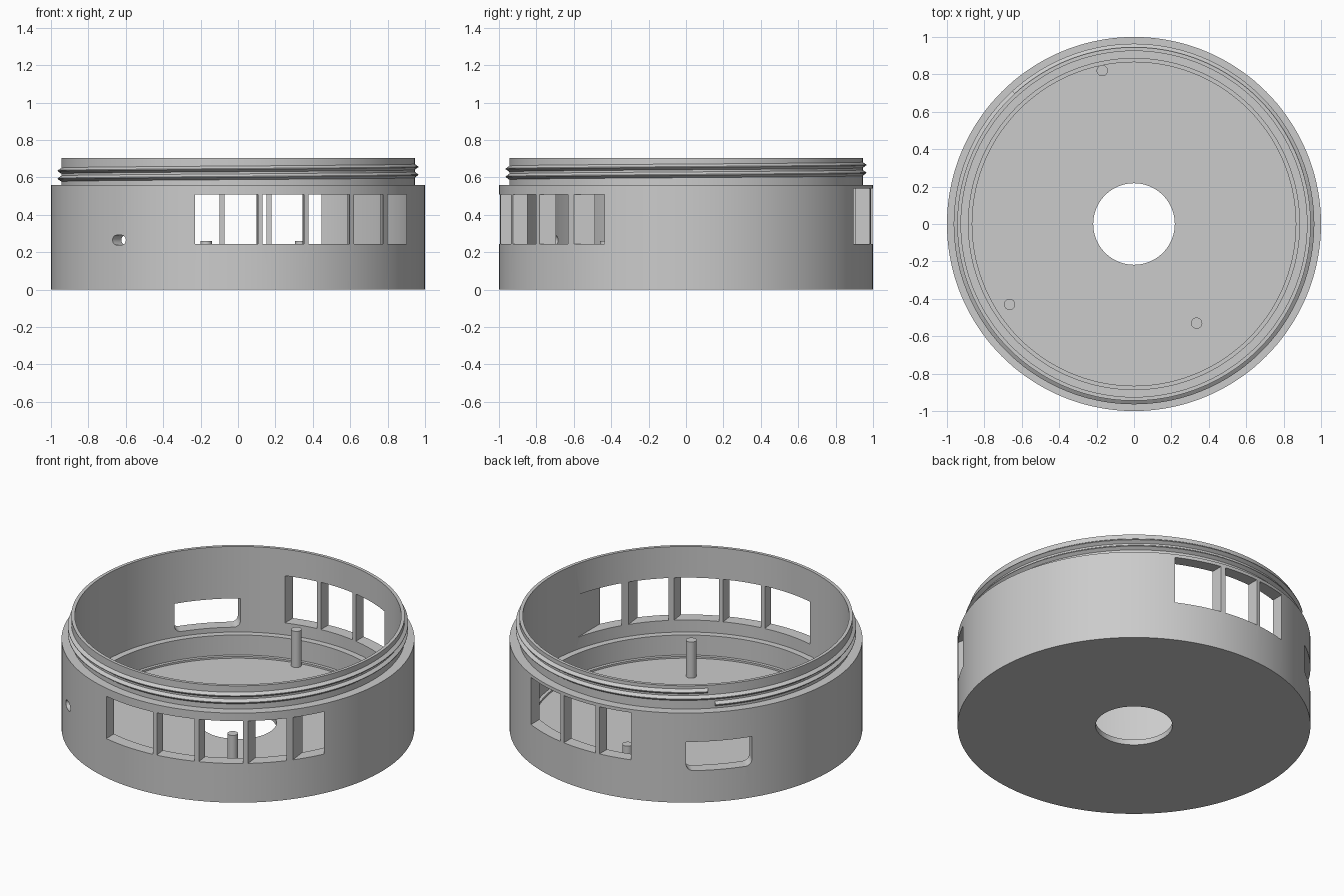
import bpy, bmesh
from math import sin, cos, pi, radians, sqrt
from mathutils import Vector

cube = bpy.data.objects.get("Cube")
if cube:
    bpy.data.objects.remove(cube, do_unlink=True)

grey = bpy.data.materials.new("plain_grey")
grey.use_nodes = True
grey.diffuse_color = (0.6, 0.6, 0.6, 1)
grey.node_tree.nodes["Principled BSDF"].inputs["Base Color"].default_value = (0.6, 0.6, 0.6, 1)


def make_object(name, bm):
    bmesh.ops.recalc_face_normals(bm, faces=bm.faces)
    mesh = bpy.data.meshes.new(name)
    bm.to_mesh(mesh)
    bm.free()
    mesh.materials.append(grey)
    obj = bpy.data.objects.new(name, mesh)
    bpy.context.collection.objects.link(obj)
    return obj


def select(obj):
    bpy.ops.object.select_all(action="DESELECT")
    obj.select_set(True)
    bpy.context.view_layer.objects.active = obj


def smooth(obj):
    select(obj)
    bpy.ops.object.shade_smooth_by_angle(angle=radians(25))


def loft(bm, rings, closed):
    """Join equal rings of points with quads; cap the ends if not closed."""
    rows = [[bm.verts.new(p) for p in ring] for ring in rings]
    n = len(rows[0])
    for i in range(len(rows) if closed else len(rows) - 1):
        a, b = rows[i], rows[(i + 1) % len(rows)]
        for j in range(n):
            k = (j + 1) % n
            bm.faces.new((a[j], a[k], b[k], b[j]))
    if not closed:
        bm.faces.new(rows[0])
        bm.faces.new(rows[-1])


def polar(r, a, z):
    return Vector((r * cos(a), r * sin(a), z))


# Hollow body: lathed cross-section with stepped interior and floor hole
profile = [(0.218, 0), (1, 0), (1, 0.56), (0.945, 0.56), (0.945, 0.705),
           (0.925, 0.705), (0.925, 0.17), (0.885, 0.17), (0.885, 0.045),
           (0.865, 0.045), (0.865, 0.034), (0.218, 0.034)]
SEGMENTS = 144
bm = bmesh.new()
loft(bm, [[polar(r, 2 * pi * i / SEGMENTS, z) for r, z in profile]
          for i in range(SEGMENTS)], True)
body = make_object("housing_body", bm)

# Cutters for every opening in the wall
cut = bmesh.new()


def window(side, left, right, bottom, top):
    """Window between two edges, each an x position and an inward angle."""
    plan = []
    for (x, angle), reach in ((left, -0.2), (right, -0.2), (right, 0.35), (left, 0.35)):
        a = radians(angle)
        plan.append((x + reach * cos(a), side * (sqrt(1 - x * x) - reach * sin(a))))
    loft(cut, [[(x, y, z) for x, y in plan] for z in (bottom, top)], False)


def radial_cut(angle, height, outline):
    """Cut an outline of (sideways, up) points straight through the wall."""
    a = radians(angle)
    out, side = Vector((cos(a), sin(a), 0)), Vector((-sin(a), cos(a), 0))
    loft(cut, [[out * r + side * t + Vector((0, 0, height + u)) for t, u in outline]
               for r in (0.8, 1.1)], False)


def arc(cx, cy, r, start, end, steps=8):
    return [(cx + r * cos(radians(start + (end - start) * i / steps)),
             cy + r * sin(radians(start + (end - start) * i / steps)))
            for i in range(steps + 1)]


# Front row of five windows
BAR = 0.012
edges = [(-0.23, 90)]
for x in (0.12, 0.365, 0.608, 0.788):
    edges += [(x - BAR, 97), (x + BAR, 97)]
edges.append((0.9, 90))
for left, right in zip(edges[::2], edges[1::2]):
    window(-1, left, right, 0.245, 0.51)

# Back row of three windows
edges = [-0.29, -0.098, -0.072, 0.153, 0.18, 0.446]
for left, right in zip(edges[::2], edges[1::2]):
    window(1, (left, 90), (right, 90), 0.245, 0.54)

# Socket opening with rounded lower corners, and a small oblong hole
radial_cut(136, 0.2, [(0.19, 0.18), (-0.19, 0.18)]
           + arc(-0.15, 0.04, 0.04, 180, 270) + arc(0.15, 0.04, 0.04, 270, 360))
radial_cut(-129.5, 0.265, arc(0.02, 0, 0.026, -90, 90) + arc(-0.02, 0, 0.026, 90, 270))

cutter = make_object("opening_cutter", cut)
cutter.hide_render = True
mod = body.modifiers.new("openings", "BOOLEAN")
mod.operation = "DIFFERENCE"
mod.solver = "EXACT"
mod.object = cutter
select(body)
bpy.ops.object.modifier_apply(modifier=mod.name)
bpy.data.objects.remove(cutter, do_unlink=True)
smooth(body)

# Screw thread: triangular ridge wound twice around the neck
bm = bmesh.new()
TURN_STEPS, PITCH = 144, 0.042
rings = []
for i in range(2 * TURN_STEPS):
    a = radians(135) + 2 * pi * i / TURN_STEPS
    z = 0.588 + PITCH * i / TURN_STEPS
    rings.append([polar(0.94, a, z - 0.019), polar(0.964, a, z + 0.002),
                  polar(0.964, a, z - 0.002), polar(0.94, a, z + 0.019)])
    rings[-1][1], rings[-1][2] = rings[-1][2], rings[-1][1]
loft(bm, rings, False)
smooth(make_object("neck_thread", bm))

# Three standing pins on the floor
for i, (x, y) in enumerate(((-0.17, 0.82), (-0.665, -0.43), (0.335, -0.53))):
    bpy.ops.mesh.primitive_cylinder_add(vertices=32, radius=0.03, depth=0.23,
                                        location=(x, y, 0.145))
    pin = bpy.context.object
    pin.name = f"floor_pin_{i + 1}"
    pin.data.materials.append(grey)
    smooth(pin)
